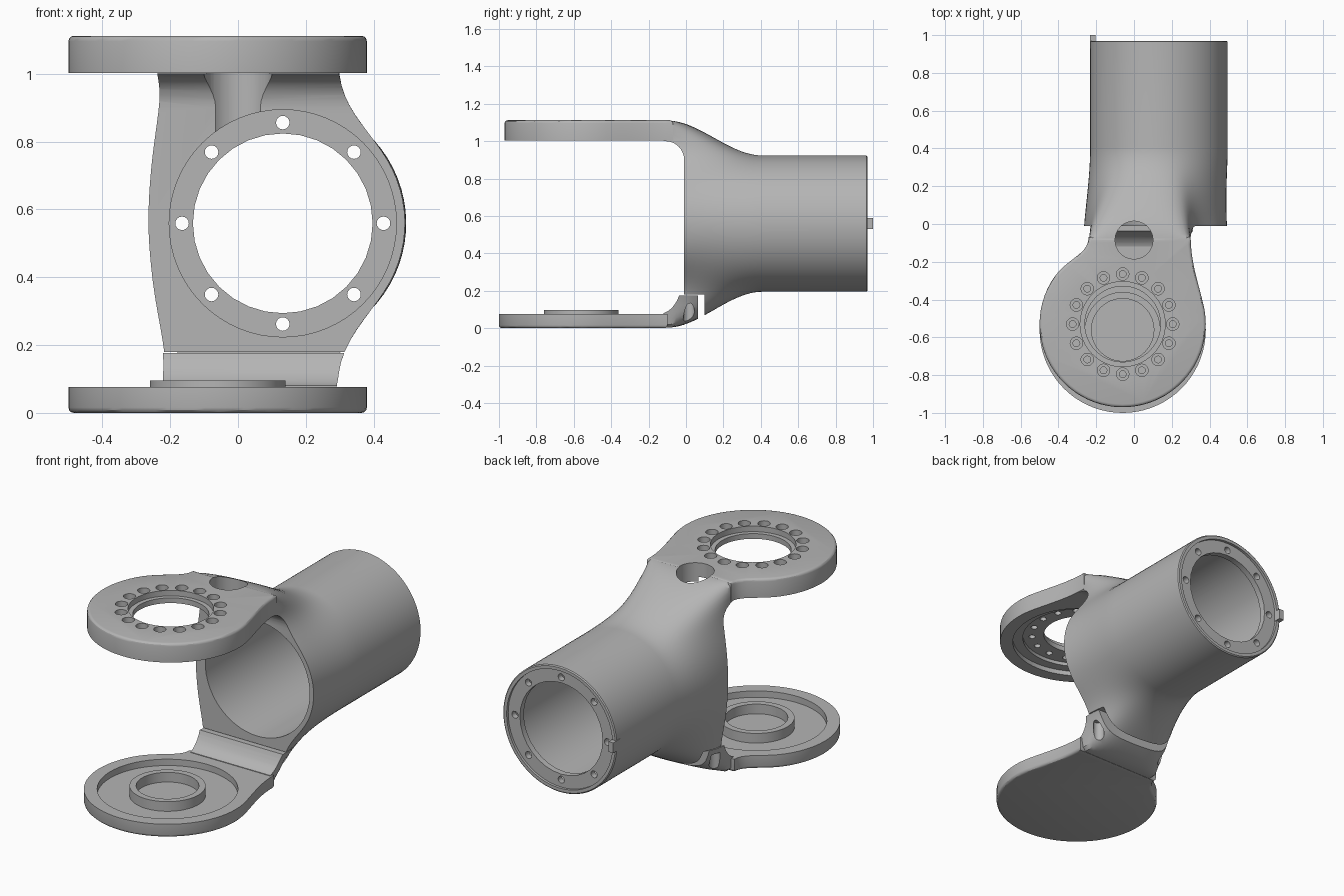
import bpy, bmesh, math
from mathutils import Vector, Matrix
from mathutils.geometry import interpolate_bezier

if "Cube" in bpy.data.objects:
    bpy.data.objects.remove(bpy.data.objects["Cube"])

grey = bpy.data.materials.new("machined grey")
grey.use_nodes = True
grey.diffuse_color = (0.46, 0.46, 0.46, 1)
grey.node_tree.nodes["Principled BSDF"].inputs["Base Color"].default_value = (0.46, 0.46, 0.46, 1)

TX, TZ, TR = 0.132, 0.559, 0.364    # tube axis and radius
DX, DR = -0.06, 0.44                # disc centre x and radius


def finish(bm, name):
    bmesh.ops.recalc_face_normals(bm, faces=bm.faces[:])
    mesh = bpy.data.meshes.new(name)
    bm.to_mesh(mesh)
    bm.free()
    mesh.materials.append(grey)
    obj = bpy.data.objects.new(name, mesh)
    bpy.context.collection.objects.link(obj)
    return obj


def prism(name, outline, depth, bevel_at=None):
    """Extrude a 3D outline along a vector; optionally round the edge of one end."""
    bm = bmesh.new()
    start = [bm.verts.new(p) for p in outline]
    end = [bm.verts.new(Vector(p) + Vector(depth)) for p in outline]
    n = len(outline)
    caps = {"start": bm.faces.new(start[::-1]), "end": bm.faces.new(end)}
    for i in range(n):
        j = (i + 1) % n
        bm.faces.new((start[i], start[j], end[j], end[i]))
    if bevel_at:
        bmesh.ops.recalc_face_normals(bm, faces=bm.faces[:])
        bmesh.ops.bevel(bm, geom=list(caps[bevel_at].edges), offset=0.016,
                        segments=3, profile=0.5, affect='EDGES')
    return finish(bm, name)


def rod(x, y, z, radius, length, axis="z", sides=48, name="cutter"):
    """Cylinder starting at a point and running along +z or +y."""
    bm = bmesh.new()
    bmesh.ops.create_cone(bm, cap_ends=True, segments=sides, radius1=radius, radius2=radius,
                          depth=length, matrix=Matrix.Translation((0, 0, length / 2)))
    if axis == "y":
        bm.transform(Matrix.Rotation(-math.pi / 2, 4, 'X'))
    bm.transform(Matrix.Translation((x, y, z)))
    return finish(bm, name)


def box(lo, hi, name="cutter"):
    outline = [(lo[0], lo[1], lo[2]), (hi[0], lo[1], lo[2]),
               (hi[0], hi[1], lo[2]), (lo[0], hi[1], lo[2])]
    return prism(name, outline, (0, 0, hi[2] - lo[2]))


def combine(obj, tool, operation='DIFFERENCE'):
    mod = obj.modifiers.new("boolean", 'BOOLEAN')
    mod.operation, mod.solver, mod.object = operation, 'EXACT', tool
    bpy.context.view_layer.objects.active = obj
    bpy.ops.object.modifier_apply(modifier=mod.name)
    bpy.data.objects.remove(tool)


def loft(name):
    """Solid that blends from the arm outline at the front to the round tube."""
    arc = [(TX + TR * math.cos(math.radians(a)), TZ + TR * math.sin(math.radians(a)))
           for a in range(-44, 45, 5)]
    corners = arc + [(0.34, 0.88), (0.31, 0.94), (0.298, 1.0), (0.298, 1.09), (0.28, 1.11),
                     (-0.22, 1.11), (-0.238, 1.09), (-0.238, 0.93), (-0.26, 0.75),
                     (-0.27, 0.56), (-0.255, 0.36), (-0.225, 0.18), (-0.218, 0.02),
                     (-0.20, 0.003), (0.26, 0.003), (0.28, 0.02), (0.31, 0.18), (0.345, 0.245)]
    section = []
    for i, p in enumerate(corners):
        p, q = Vector(p), Vector(corners[(i + 1) % len(corners)])
        steps = max(1, round((q - p).length / 0.035))
        section += [p.lerp(q, k / steps) for k in range(steps)]
    centre = Vector((TX, TZ))
    n = len(section)
    bm = bmesh.new()
    rings = []
    for y in [-0.12 + 0.53 * k / 24 for k in range(25)] + [0.965, 0.97]:
        u = min(1, max(0, (y + 0.1) / 0.51))
        t = u * u * (3 - 2 * u)
        radius = TR - (0.006 if y > 0.968 else 0)
        # Corners soften gradually towards the tube
        for _ in range(2 if -0.075 < y < 0.3 else 0):
            section = [(section[i - 1] + 2 * section[i] + section[(i + 1) % n]) / 4
                       for i in range(n)]
        ring = []
        for p in section:
            q = p.lerp(centre + (p - centre).normalized() * radius, t)
            ring.append(bm.verts.new((q.x, y, q.y)))
        rings.append(ring)
    for a, b in zip(rings, rings[1:]):
        for i in range(n):
            j = (i + 1) % n
            bm.faces.new((a[i], a[j], b[j], b[i]))
    bm.faces.new(rings[0])
    bm.faces.new(rings[-1])
    return finish(bm, name)


def gap():
    """Open space between the two arms, filleted into each."""
    arch = [(-0.11 + 0.1 * math.sin(a), 0.9 + 0.1 * math.cos(a))
            for a in [math.pi / 2 * k / 8 for k in range(9)]]
    ramp = interpolate_bezier(Vector((-0.035, 0.178, 0)), Vector((-0.06, 0.11, 0)),
                              Vector((-0.1, 0.074, 0)), Vector((-0.16, 0.074, 0)), 9)
    side = [(-0.3, 1.0)] + arch + [(-0.01, 0.178)] + [(p.x, p.y) for p in ramp] + [(-0.3, 0.074)]
    return prism("cutter", [(-1, y, z) for y, z in side], (2, 0, 0))


def plate(name, cy, z0, z1, bevel_at):
    """Disc with a neck flowing out of its rear edge."""
    outline = [(DX + DR * math.cos(math.radians(a)), cy + DR * math.sin(math.radians(a)), z0)
               for a in range(150, 371, 5)]
    shift = cy + 0.53
    curves = [[(0.367, -0.424), (0.34, -0.31), (0.30, -0.2), (0.30, -0.07)],
              [(-0.24, -0.07), (-0.24, -0.16), (-0.35, -0.18), (-0.42, -0.278)]]
    for c in curves:
        outline += [tuple(p) for p in interpolate_bezier(
            *[Vector((x, y + shift, z0)) for x, y in c], 11)]
    return prism(name, outline, (0, 0, z1 - z0), bevel_at)


# Upper arm: disc with a stepped recess in its underside
TOP_Y, LOW_Y = -0.53, -0.56
upper = plate("upper_plate", TOP_Y, 1.003, 1.112, "end")
combine(upper, rod(DX, TOP_Y, 0.9, 0.37, 0.13, sides=64))
combine(upper, rod(DX, TOP_Y, 0.9, 0.315, 0.15, sides=64))

# Housing: tube blended into the upper arm
housing = loft("housing")
combine(housing, gap())
combine(housing, box((-1, -0.5, -0.5), (1, 0.1, 0.18)))
combine(housing, upper, 'UNION')
combine(housing, rod(TX, -0.3, TZ, 0.335, 1.22, "y", 64))
combine(housing, rod(TX, 0.8, TZ, 0.265, 0.4, "y", 32))
combine(housing, rod(TX, 0.955, TZ, 0.34, 0.2, "y", 64))
for k in range(8):
    a = k * math.pi / 4
    combine(housing, rod(TX + 0.297 * math.cos(a), 0.85, TZ + 0.297 * math.sin(a),
                         0.02, 0.3, "y", 16))

# Bearing hole and ring of counterbored screw holes
combine(housing, rod(DX, TOP_Y, 0.9, 0.2, 0.4, sides=64))
combine(housing, rod(DX, TOP_Y, 1.08, 0.225, 0.2, sides=64))
for k in range(16):
    a = k * math.pi / 8
    x, y = DX + 0.265 * math.cos(a), TOP_Y + 0.265 * math.sin(a)
    combine(housing, rod(x, y, 0.95, 0.018, 0.3, sides=16))
    combine(housing, rod(x, y, 1.07, 0.033, 0.2, sides=20))

# Cable passage through the root of the upper arm
combine(housing, rod(0, -0.085, 0.8, 0.1, 0.5))

# Lower arm: separate dish bolted under the housing
lower = loft("lower_arm")
combine(lower, gap())
combine(lower, box((-1, -0.5, -0.5), (1, 0.065, 0.176)), 'INTERSECT')
combine(lower, plate("lower_plate", LOW_Y, 0, 0.077, "start"), 'UNION')
combine(lower, rod(DX, LOW_Y, 0.04, 0.37, 0.2, sides=64))
for x in (-0.195, 0.265):
    combine(lower, rod(x, 0.015, -0.1, 0.03, 0.245, sides=24))

# Raised bearing collar in the dish
collar = rod(DX, LOW_Y, 0.03, 0.2, 0.066, sides=64, name="bearing_collar")
combine(collar, rod(DX, LOW_Y, 0.0, 0.165, 0.3, sides=64))

# Locating key on the rear rim
key = box((-0.233, 0.93, 0.53), (-0.203, 1.0, 0.59), "locating_key")

for obj in (housing, lower, collar, key):
    bpy.ops.object.select_all(action='DESELECT')
    obj.select_set(True)
    bpy.context.view_layer.objects.active = obj
    bpy.ops.object.shade_smooth_by_angle(angle=math.radians(30))
